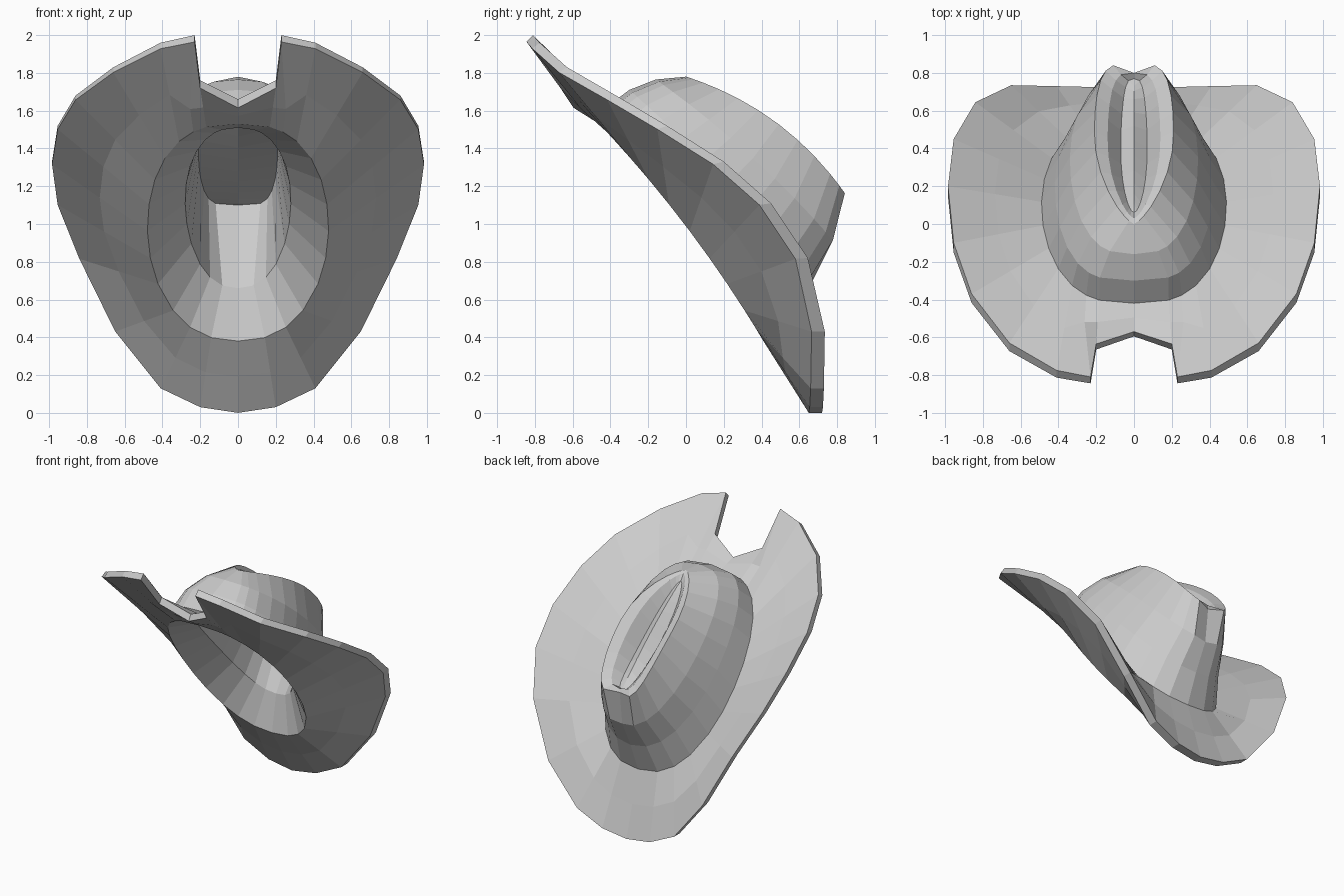
import bpy, bmesh, math
from mathutils import Vector

if "Cube" in bpy.data.objects:
    bpy.data.objects.remove(bpy.data.objects["Cube"])

# angles shared by all rings, from the front (0) to the back (pi)
ANGLES = [0, .25, .4, .6, .85, 1.1, 1.35, 1.6, 1.85, 2.1, 2.4, 2.65, 2.9, math.pi]

# outer brim edge, right half, starting in the front notch
RIM = [(0, -.57, 1.66), (.2, -.635, 1.76), (.23, -.81, 2), (.41, -.775, 1.96),
       (.66, -.63, 1.83), (.86, -.37, 1.68), (.955, -.1, 1.52), (.985, .2, 1.33),
       (.955, .45, 1.11), (.84, .645, .82), (.65, .735, .43), (.41, .73, .13),
       (.2, .725, .03), (0, .72, 0)]


def ring(front, back, width, lift, front_pow=.85, back_pow=.85):
    """Half oval between two (y, z) points, lifted at its sides."""
    f, b = Vector((0, *front)), Vector((0, *back))
    mid, half = (f + b) / 2, (f - b) / 2
    up = Vector((0, half.z, -half.y)).normalized()
    pts = []
    for t in ANGLES:
        s = max(0.0, math.sin(t)) if t < math.pi else 0.0
        p = mid + half * math.cos(t) + up * lift * s * s
        p.x = width * s ** (front_pow if t < math.pi / 2 else back_pow)
        pts.append(p)
    return pts


def between(a, b, notch):
    """Brim ring halfway between edge and crown, ignoring the notch step."""
    pts = [(p + q) / 2 for p, q in zip(a, b)]
    pts[2] = (b[2] + notch) / 2
    return pts


# brim: edge, middle and foot of the crown, above and below
rim = [Vector(p) for p in RIM]
rim_low = []
for i, p in enumerate(rim):
    k = min(1, i / 10)
    rim_low.append(p + Vector((0, -.025 - .045 * k, -.045 * (1 - k))))
foot = ring((-.42, 1.62), (.58, .48), .49, .03, .7, .8)
foot_low = ring((-.46, 1.53), (.41, .38), .48, .04, .75)
notch = Vector((.27, -.66, 1.78))
middle = between(rim, foot, notch)
middle_low = between(rim_low, foot_low, notch + Vector((0, -.03, -.05)))

# crown: wall, and pinched top ridge with a dip at the back
shoulder = ring((-.16, 1.765), (.79, .9), .34, .04, .7)
shoulder[-1].y -= .02
ridge = ring((0, 1.78), (.85, 1.15), .21, .09, 1.5, .45)
ridge[-1].y -= .05

# one continuous skin, from the inside ceiling over the edge to the crease
rings = [ring((.08, 1.6), (.72, 1.1), 0, 0),               # ceiling
         ring((-.1, 1.65), (.74, 1.1), .21, .01, .85, .4),  # inner wall top
         ring((-.34, 1.51), (.46, .66), .28, .05),          # inner oval
         foot_low, middle_low, rim_low, rim, middle, foot,
         ring((-.3, 1.71), (.67, .70), .42, .03, .6),       # crown wall
         shoulder, ridge,
         ring((.03, 1.765), (.8, 1.18), .14, .05, 1.4, .5),  # ridge inside
         ring((.06, 1.72), (.77, 1.16), .07, -.03, 1.2, .6),  # crease
         ring((.1, 1.70), (.74, 1.19), 0, .02)]

bm = bmesh.new()
grid = [[bm.verts.new(p) for p in r] for r in rings]
for a, b in zip(grid, grid[1:]):
    for i in range(len(a) - 1):
        bm.faces.new((a[i], a[i + 1], b[i + 1], b[i]))
if bm.calc_volume(signed=True) < 0:
    bmesh.ops.reverse_faces(bm, faces=bm.faces)
mesh = bpy.data.meshes.new("hat")
bm.to_mesh(mesh)
bm.free()
hat = bpy.data.objects.new("hat", mesh)
bpy.context.collection.objects.link(hat)

# mirror the half
mirror = hat.modifiers.new("mirror", 'MIRROR')
mirror.use_clip = True
